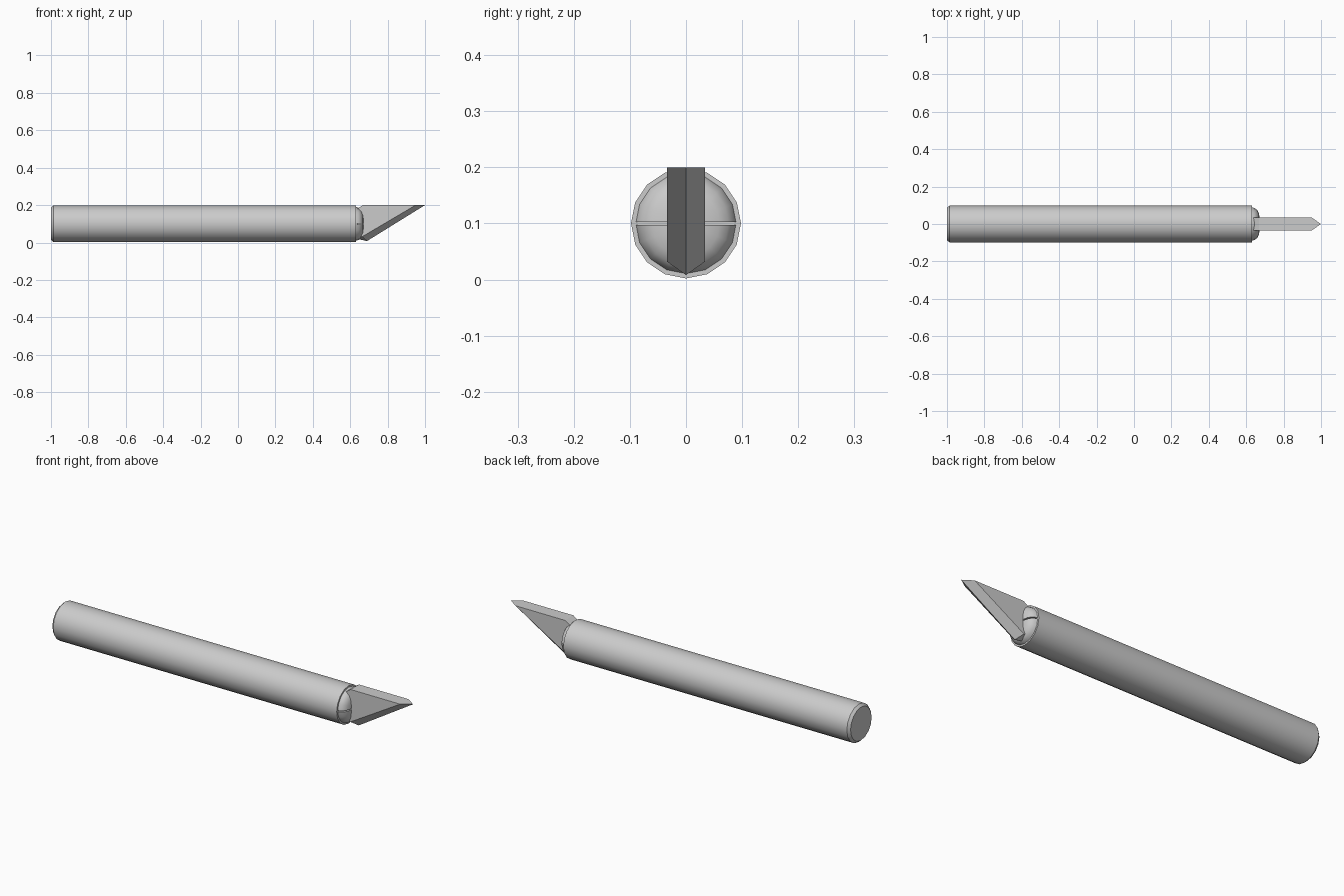
import bpy, bmesh, math

if "Cube" in bpy.data.objects:
    bpy.data.objects.remove(bpy.data.objects["Cube"])

CZ = 0.1      # height of the handle axis
SIDES = 16

steel = bpy.data.materials.new("grey steel")
steel.diffuse_color = (0.6, 0.6, 0.6, 1)
steel.use_nodes = True
steel.node_tree.nodes["Principled BSDF"].inputs["Base Color"].default_value = steel.diffuse_color


def finish(bm, name, angle=None):
    bmesh.ops.recalc_face_normals(bm, faces=bm.faces)
    mesh = bpy.data.meshes.new(name)
    bm.to_mesh(mesh)
    bm.free()
    obj = bpy.data.objects.new(name, mesh)
    bpy.context.collection.objects.link(obj)
    mesh.materials.append(steel)
    if angle:
        bpy.ops.object.select_all(action='DESELECT')
        obj.select_set(True)
        bpy.context.view_layer.objects.active = obj
        bpy.ops.object.shade_smooth_by_angle(angle=math.radians(angle))
    return obj


def lathe(profile):
    """Capped solid of revolution about the handle axis; profile is (x, radius)."""
    bm = bmesh.new()
    rings = []
    for x, r in profile:
        rings.append([bm.verts.new((x, r * math.cos(a), CZ + r * math.sin(a)))
                      for a in (2 * math.pi * i / SIDES for i in range(SIDES))])
    for a, b in zip(rings, rings[1:]):
        for i in range(SIDES):
            j = (i + 1) % SIDES
            bm.faces.new((a[i], a[j], b[j], b[i]))
    bm.faces.new(rings[0])
    bm.faces.new(rings[-1])
    return bm


# Handle: long rod with a chamfered rear end
finish(lathe([(-1, 0.086), (-0.987, 0.098), (0.632, 0.098)]), "handle", 35)

# Collet: rounded nose split into two jaws by a thin slot
for name, s in (("upper_jaw", 1), ("lower_jaw", -1)):
    bm = lathe([(0.63, 0.09), (0.645, 0.086), (0.658, 0.076),
                (0.667, 0.06), (0.672, 0.035), (0.674, 0.008)])
    cut = bmesh.ops.bisect_plane(bm, geom=bm.verts[:] + bm.edges[:] + bm.faces[:],
                                 plane_co=(0, 0, CZ + s * 0.003),
                                 plane_no=(0, 0, -s), clear_outer=True)
    edges = [e for e in cut["geom_cut"] if isinstance(e, bmesh.types.BMEdge)]
    bmesh.ops.contextual_create(bm, geom=edges)
    finish(bm, name, 40)

# Blade: flat sides narrowing to a slanted cutting edge
HALF = 0.034
side = [(0.667, 0.2), (0.95, 0.2), (0.665, 0.032), (0.632, 0.036), (0.64, 0.182)]
bm = bmesh.new()
L, R = ([bm.verts.new((x, y, z)) for x, z in side] for y in (-HALF, HALF))
tip, heel, back = (bm.verts.new((x, 0, z))
                   for x, z in ((1.0, 0.2), (0.69, 0.008), (0.632, 0.02)))
for S in (L, R):
    bm.faces.new(S)
    bm.faces.new((S[1], tip, heel, S[2]))
    bm.faces.new((S[2], heel, back, S[3]))
bm.faces.new((L[0], L[1], tip, R[1], R[0]))
bm.faces.new((L[0], R[0], R[4], L[4]))
bm.faces.new((L[4], R[4], R[3], back, L[3]))
finish(bm, "blade")
